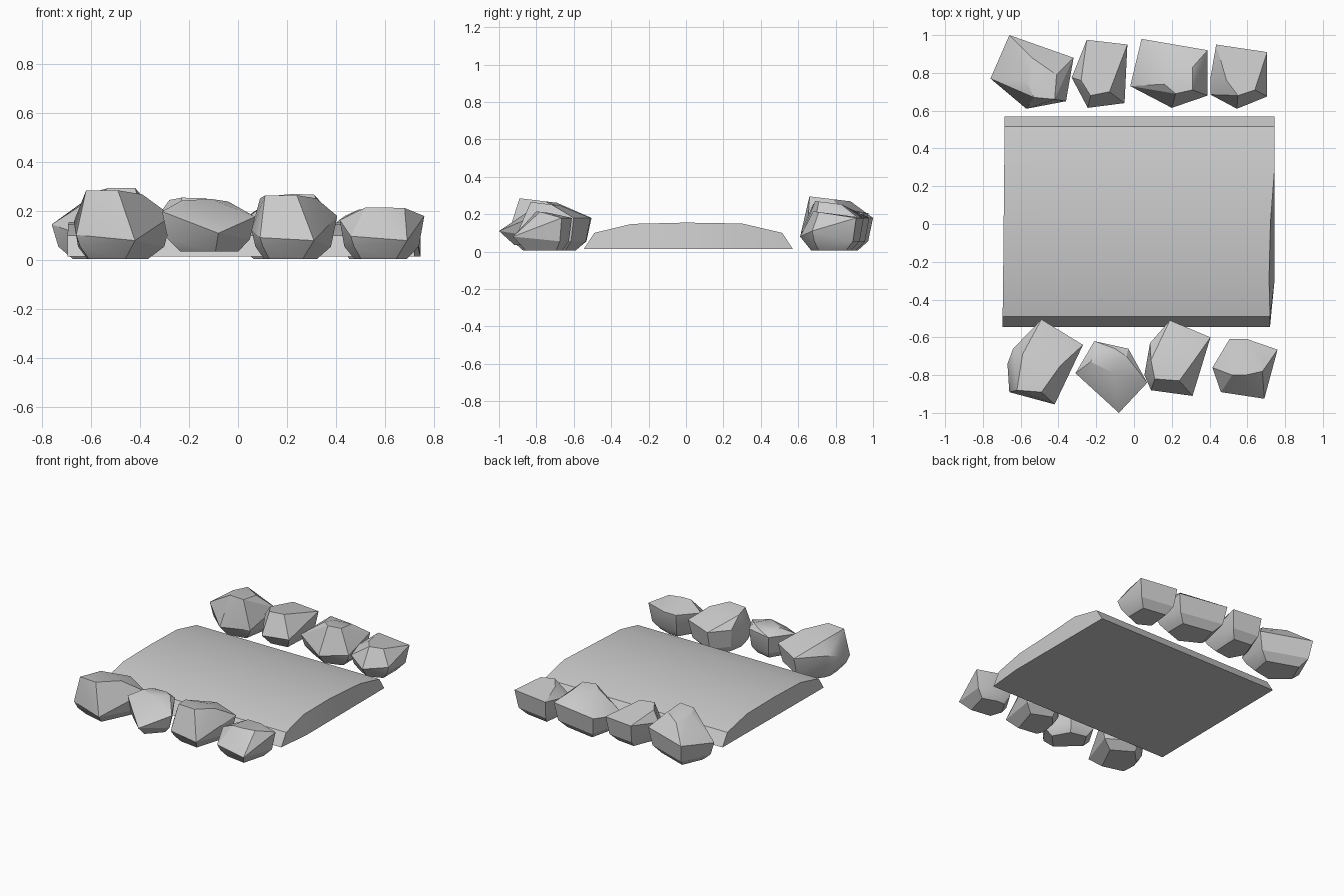
import bpy, bmesh, math

if "Cube" in bpy.data.objects:
    bpy.data.objects.remove(bpy.data.objects["Cube"])


def finish(name, bm, angle):
    bmesh.ops.recalc_face_normals(bm, faces=bm.faces)
    mesh = bpy.data.meshes.new(name)
    bm.to_mesh(mesh)
    bm.free()
    ob = bpy.data.objects.new(name, mesh)
    bpy.context.collection.objects.link(ob)
    bpy.ops.object.select_all(action='DESELECT')
    bpy.context.view_layer.objects.active = ob
    ob.select_set(True)
    bpy.ops.object.shade_smooth_by_angle(angle=math.radians(angle))
    return ob


# Path slab: columns of (base y, top y, top z, top right x, base right x)
def path_slab():
    cols = [(-.545, -.49, .10, .72, .72), (-.29, -.29, .148, .715, .745),
            (0, 0, .155, .722, .745), (.3, .3, .15, .745, .745),
            (.57, .515, .10, .745, .745)]
    bm = bmesh.new()
    rows = []
    for yb, yt, z, xt, xb in cols:
        xl = -.69 + .01 * yb
        rows.append([bm.verts.new(p) for p in
                     ((xl, yb, .015), (xl, yt, z), (xt, yt, z), (xb, yb, .015))])
    for a, b in zip(rows, rows[1:]):
        for i in range(4):
            j = (i + 1) % 4
            bm.faces.new((a[i], a[j], b[j], b[i]))
    bm.faces.new(rows[0])
    bm.faces.new(rows[-1])
    finish("path_slab", bm, 25)


# Faceted stone: hull of a widest outline, a top facet and a shrunken base
def stone(name, outline, top, z_top, z_base=.005):
    bm = bmesh.new()
    n = len(outline)
    cx = sum(p[0] for p in outline) / n
    cy = sum(p[1] for p in outline) / n
    y0 = min(p[1] for p in outline)
    y1 = max(p[1] for p in outline)
    for x, y in outline:
        t = (y - y0) / (y1 - y0)
        z = z_base + .075 + .10 * min(1, t * 1.6)   # low at front, high at back
        bm.verts.new((x, y, z))
        for s, zz in ((.88, z_base + .05), (.62, z_base)):
            bm.verts.new((cx + (x - cx) * s, cy + (y - cy) * s, zz))
    ty = min(p[1] for p in top)
    for x, y in top:
        bm.verts.new((x, y, z_top - .12 * (y - ty)))
    res = bmesh.ops.convex_hull(bm, input=bm.verts)
    loose = [v for v in bm.verts if not v.link_faces]
    bmesh.ops.delete(bm, geom=loose, context='VERTS')
    bmesh.ops.dissolve_limit(bm, angle_limit=math.radians(9),
                             verts=bm.verts, edges=bm.edges)
    finish(name, bm, 28)


path_slab()

# Back row of stones
stone("back_stone_1", [(-.66, 1), (-.32, .88), (-.36, .65), (-.57, .61), (-.76, .77)],
      [(-.54, .88), (-.41, .79), (-.42, .66), (-.53, .67), (-.57, .76)], .295)
stone("back_stone_2", [(-.25, .975), (-.035, .95), (-.05, .64), (-.245, .615), (-.33, .775)],
      [(-.24, .82), (-.10, .81), (-.13, .70), (-.23, .68), (-.28, .76)], .255, .03)
stone("back_stone_3", [(.04, .98), (.39, .92), (.39, .68), (.2, .615), (-.02, .73)],
      [(.19, .81), (.31, .83), (.31, .71), (.22, .69), (.16, .74)], .27)
stone("back_stone_4", [(.435, .95), (.705, .91), (.705, .675), (.545, .61), (.405, .685), (.405, .775)],
      [(.49, .76), (.60, .84), (.65, .78), (.64, .71), (.55, .68)], .215)

# Front row of stones
stone("front_stone_1", [(-.49, -.505), (-.27, -.64), (-.42, -.955), (-.66, -.89), (-.67, -.74), (-.64, -.66)],
      [(-.59, -.69), (-.39, -.75), (-.49, -.89), (-.62, -.88), (-.61, -.80)], .285)
stone("front_stone_2", [(-.21, -.62), (-.03, -.66), (.07, -.84), (-.08, -1), (-.31, -.79)],
      [(-.20, -.67), (-.10, -.66), (-.04, -.70), (-.11, -.79), (-.23, -.73)], .25, .035)
stone("front_stone_3", [(.19, -.51), (.405, -.6), (.31, -.91), (.09, -.88), (.055, -.8), (.085, -.63)],
      [(.09, -.72), (.24, -.67), (.32, -.72), (.24, -.83), (.11, -.82)], .265)
stone("front_stone_4", [(.505, -.61), (.6, -.61), (.76, -.665), (.69, -.925), (.46, -.89), (.415, -.76)],
      [(.52, -.73), (.60, -.68), (.69, -.73), (.68, -.78), (.59, -.80), (.52, -.80)], .215)
